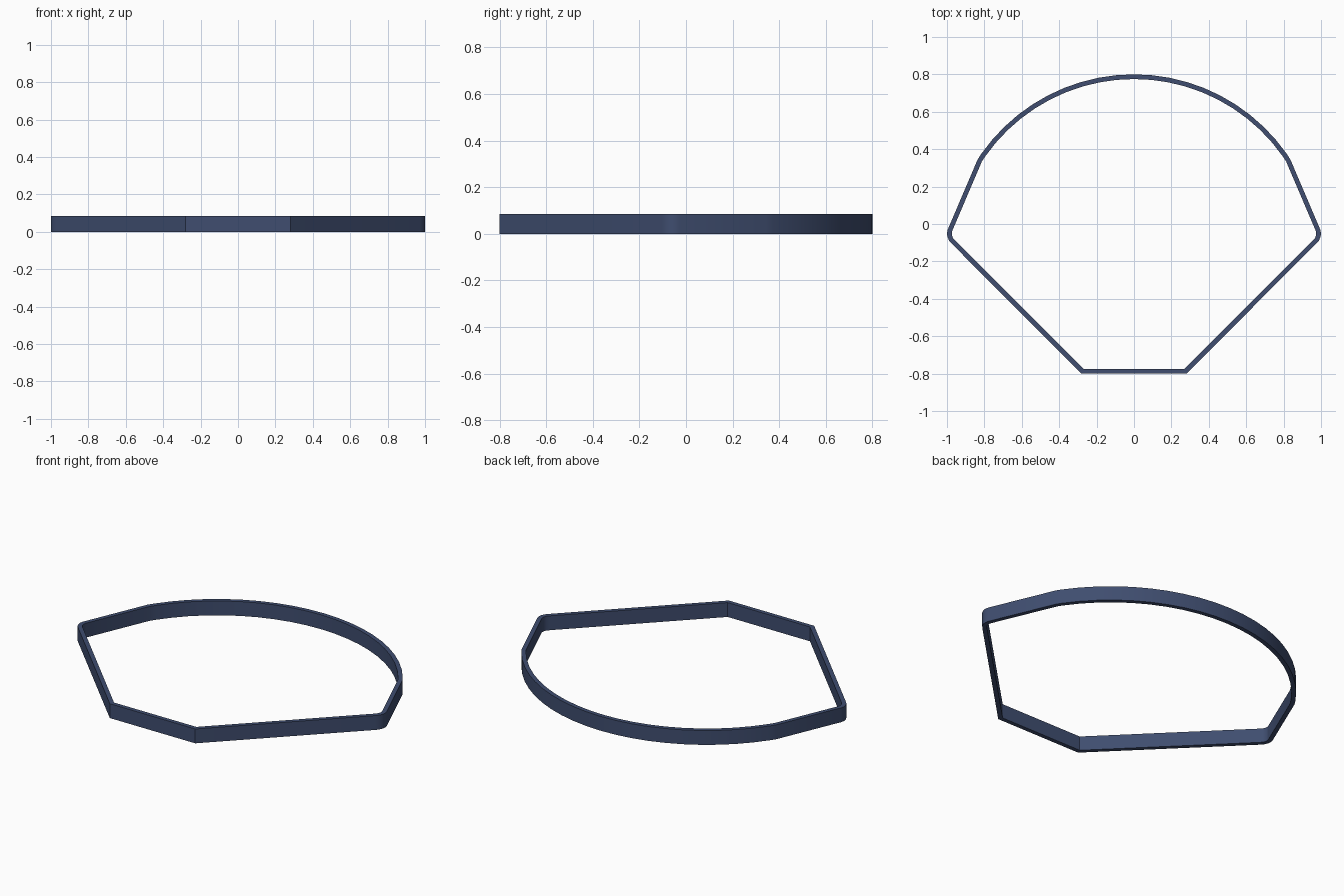
import bpy, bmesh, math
from mathutils import Vector

if "Cube" in bpy.data.objects:
    bpy.data.objects.remove(bpy.data.objects["Cube"])

HEIGHT, WALL = 0.085, 0.025

# right half of the outer outline, bottom to top
half = [(0.28, -0.8), (0.972, -0.108), (0.988, -0.09), (0.997, -0.07), (1.0, -0.05), (0.996, -0.03),
        (0.836, 0.345)]
R, CY, START = 0.997, -0.197, math.radians(35)
N = 10
for i in range(N):
    a = START + (math.pi / 2 - START) * i / N
    half.append((R * math.cos(a), CY + R * math.sin(a)))
outer = [Vector(p) for p in half] + [Vector((0, 0.8))]
outer += [Vector((-x, y)) for x, y in reversed(half)]


def inset(points, d):
    """Mitred inward offset of a counter-clockwise loop."""
    result = []
    for i, p in enumerate(points):
        e1 = (p - points[i - 1]).normalized()
        e2 = (points[(i + 1) % len(points)] - p).normalized()
        n1, n2 = Vector((-e1.y, e1.x)), Vector((-e2.y, e2.x))
        result.append(p + (n1 + n2) * d / (1 + n1.dot(n2)))
    return result


# band with open middle
inner = inset(outer, WALL)
bm = bmesh.new()
rings = [[bm.verts.new((p.x, p.y, z)) for p in loop]
         for loop, z in ((outer, 0), (outer, HEIGHT), (inner, HEIGHT), (inner, 0))]
n = len(outer)
for k in range(4):
    a, b = rings[k], rings[(k + 1) % 4]
    for i in range(n):
        j = (i + 1) % n
        bm.faces.new((a[i], a[j], b[j], b[i]))
bmesh.ops.recalc_face_normals(bm, faces=bm.faces)
mesh = bpy.data.meshes.new("frame_band")
bm.to_mesh(mesh)
bm.free()
band = bpy.data.objects.new("frame_band", mesh)
bpy.context.collection.objects.link(band)

# dark blue finish
mat = bpy.data.materials.new("dark_blue")
mat.diffuse_color = (0.05, 0.075, 0.16, 1)
mat.use_nodes = True
mat.node_tree.nodes["Principled BSDF"].inputs["Base Color"].default_value = mat.diffuse_color
mesh.materials.append(mat)

# smooth curves, sharp corners
bpy.context.view_layer.objects.active = band
band.select_set(True)
bpy.ops.object.shade_smooth_by_angle(angle=math.radians(30))
